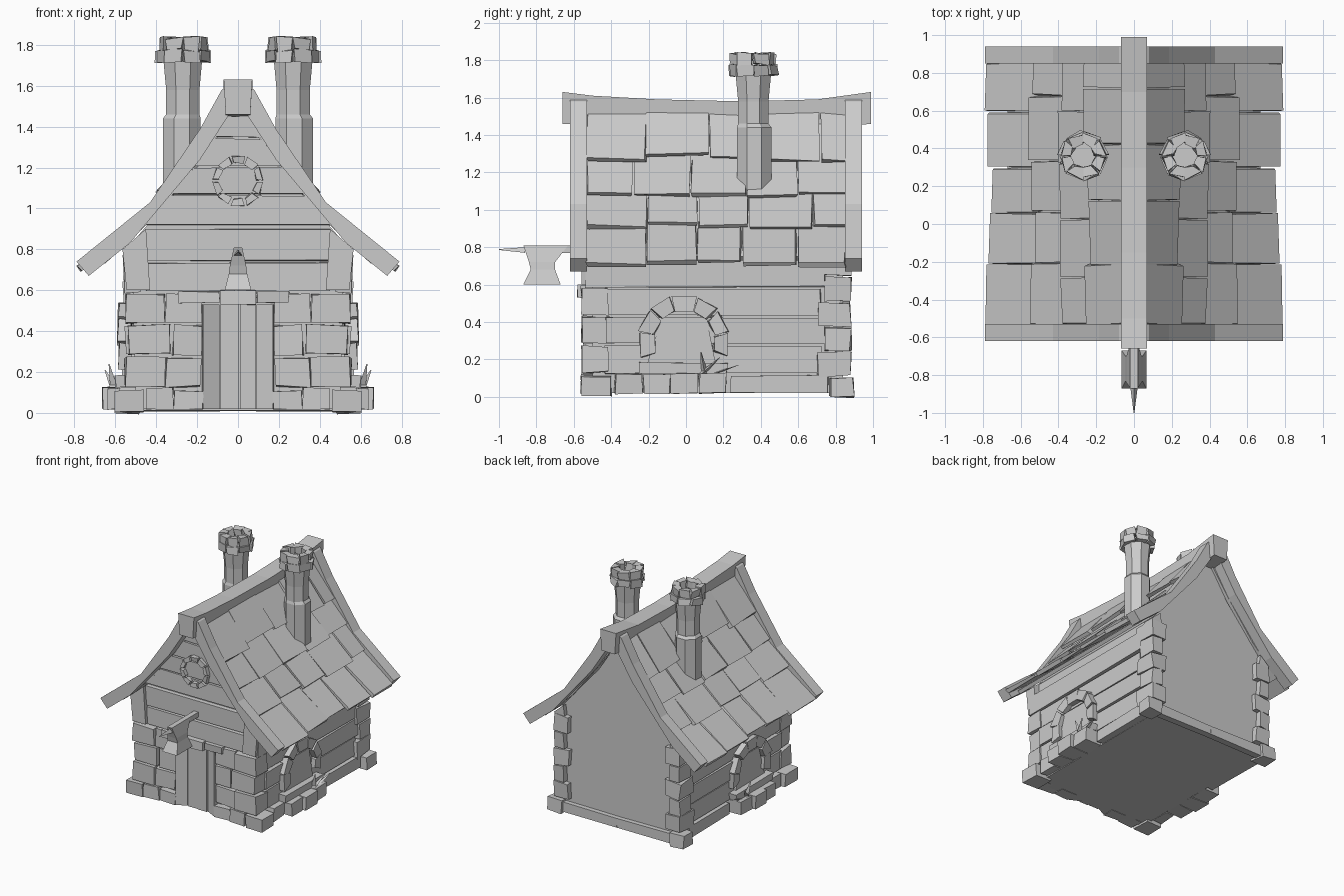
import bpy, bmesh, math, random
from mathutils import Vector

if "Cube" in bpy.data.objects:
    bpy.data.objects.remove(bpy.data.objects["Cube"])

random.seed(4)
grey = bpy.data.materials.new("plain grey")
grey.diffuse_color = (0.6, 0.6, 0.6, 1)
grey.use_nodes = True
grey.node_tree.nodes["Principled BSDF"].inputs["Base Color"].default_value = grey.diffuse_color


def part(name, lofts, mirror=False, jitter=0.0):
    """One object from lofts; each loft is a list of equal-length closed sections, capped."""
    bm = bmesh.new()
    for sections in lofts:
        rings = [[bm.verts.new(Vector(p) + Vector([random.uniform(-jitter, jitter) for _ in range(3)]))
                  for p in s] for s in sections]
        n = len(rings[0])
        for a, b in zip(rings, rings[1:]):
            for i in range(n):
                bm.faces.new((a[i], a[(i + 1) % n], b[(i + 1) % n], b[i]))
        bm.faces.new(rings[0][::-1])
        bm.faces.new(rings[-1])
    bmesh.ops.recalc_face_normals(bm, faces=bm.faces[:])
    me = bpy.data.meshes.new(name)
    bm.to_mesh(me)
    bm.free()
    me.materials.append(grey)
    ob = bpy.data.objects.new(name, me)
    bpy.context.collection.objects.link(ob)
    if mirror:
        ob.modifiers.new("mirror", 'MIRROR').use_mirror_merge = False
    return ob


def box(x0, x1, y0, y1, z0, z1):
    return [[(x0, y0, z), (x1, y0, z), (x1, y1, z), (x0, y1, z)] for z in (z0, z1)]


def along_y(profile, y0, y1):
    return [[(x, y, z) for x, z in profile] for y in (y0, y1)]


def along_x(profile, x0, x1):
    return [[(x, y, z) for y, z in profile] for x in (x0, x1)]


def wedge(a0, a1, r0, r1):
    """Four corners of one ring stone."""
    return [(r * math.cos(a), r * math.sin(a)) for r, a in ((r0, a0), (r1, a0), (r1, a1), (r0, a1))]


def gable_x(z):
    """Half width under the roof at height z."""
    pts = [(0.73, 0.67), (0.53, 0.83), (0.185, 1.24), (0.04, 1.46)]
    for (xa, za), (xb, zb) in zip(pts, pts[1:]):
        if z <= zb:
            return xa + (xb - xa) * (z - za) / (zb - za)
    return 0.03


# house body
half = [(0.5, 0.02), (0.52, 0.83), (0.185, 1.22), (0.03, 1.46)]
part("house_body", [along_y(half + [(-x, z) for x, z in half[::-1]], -0.5, 0.84)])

# roof deck and sagging ridge beam
deck = [(0.0, 1.52), (0.06, 1.46), (0.2, 1.265), (0.43, 0.975), (0.67, 0.75)]
part("roof_deck", [along_y(deck + [(x - 0.02, z - 0.02) for x, z in deck[:0:-1]] + [(0, 1.49)],
                           -0.53, 0.86)], True)
ridge = [(-0.66, 1.63, 1.46), (-0.5, 1.61, 1.45), (-0.15, 1.59, 1.44), (0.3, 1.58, 1.43),
         (0.7, 1.59, 1.43), (0.99, 1.63, 1.46)]
part("ridge_beam", [[[(-0.06, y, b), (0.06, y, b), (0.07, y, t), (-0.07, y, t)] for y, t, b in ridge]])

# curved barge boards at both gables
board = [(0.05, 1.60), (0.08, 1.58), (0.185, 1.39), (0.43, 1.03), (0.79, 0.74),
         (0.73, 0.67), (0.53, 0.83), (0.185, 1.24), (0.05, 1.45)]
part("barge_boards", [along_y(board, -0.62, -0.53), along_y(board, 0.85, 0.94)], True)

# roof shingles in overlapping rows
rows = [((0.05, 1.53), (0.235, 1.255)), ((0.19, 1.29), (0.37, 1.065)),
        ((0.33, 1.105), (0.53, 0.89)), ((0.49, 0.93), (0.765, 0.69))]
tiles = []
for k, ((xa, za), (xb, zb)) in enumerate(rows):
    nrm = Vector((za - zb, 0, xb - xa)).normalized()
    y = -0.53
    while y < 0.84:
        w = random.uniform(0.24, 0.34)
        y1 = y + w if y + w < 0.74 else 0.86
        top, low = Vector((xa, 0, za)) + nrm * 0.0, Vector((xb, 0, zb)) + nrm * 0.03
        edge = k == 3 and (y < -0.4 or y1 > 0.8)
        low += (low - top).normalized() * (0 if edge else random.uniform(-0.05, 0.01))
        tiles.append([[p + Vector((0, yy, 0)) for p in (top, low, low - nrm * 0.025, top - nrm * 0.02)]
                      for yy in (y, y1 - 0.008)])
        y = y1
part("roof_shingles", tiles, True, 0.007)


# chimneys with a ring of cap stones
def octagon(cx, cy, z, r):
    return [(cx + r * math.cos(math.pi * (i + .5) / 4), cy + r * math.sin(math.pi * (i + .5) / 4), z)
            for i in range(8)]


CX, CY = 0.27, 0.36
part("chimney_shafts", [[octagon(CX + 0.005, CY + 0.005, 1.0, 0.1), octagon(CX + 0.005, CY + 0.005, 1.44, 0.1),
                         octagon(CX, CY, 1.46, 0.088), octagon(CX, CY, 1.58, 0.088),
                         octagon(CX, CY, 1.72, 0.102)]], True)
caps = []
for i in range(8):
    q = wedge(i * math.pi / 4 + 0.03, (i + 1) * math.pi / 4 - 0.03, 0.07, 0.13)
    caps.append([[(CX + u, CY + v, z) for u, v in q] for z in (1.72, 1.775)])
    caps.append([[(CX + u * 0.93, CY + v * 0.93, z) for u, v in q] for z in (1.775, 1.835)])
part("chimney_cap_stones", caps, True, 0.01)

# corner stones, front and back
stones = []
for k, (z0, z1) in enumerate([(0.13, 0.27), (0.285, 0.43), (0.44, 0.585)]):
    s = 0.03 * (k % 2)
    stones += [box(0.36 - s, 0.55 - s / 2, -0.56, -0.42 + s, z0, z1),
               box(0.18, 0.35 - s, -0.54, -0.48, z0, z1)]
for k in range(5):
    z, s = 0.11 + k * 0.135, 0.04 * (k % 2)
    stones.append(box(0.43 + s, 0.56, 0.70 + s, 0.88, z, z + 0.125))
part("corner_stones", stones, True, 0.008)

# footing stones and the rounded bed below each side window
base = [box(0.46, 0.60, -0.56, -0.40, 0, 0.11), box(0.32, 0.45, -0.56, -0.46, 0.02, 0.12),
        box(0.17, 0.31, -0.55, -0.46, 0.02, 0.11), box(0.48, 0.60, 0.77, 0.895, 0, 0.10),
        box(0.0, 0.5, 0.82, 0.88, 0.01, 0.08), box(0.48, 0.56, 0.24, 0.76, 0.02, 0.11)]
for y in (-0.38, -0.23, -0.08, 0.07):
    x = 0.66 - 0.9 * (y + 0.08) ** 2
    base.append(box(0.5, x, y, y + 0.145, 0.02, 0.125))
part("footing_stones", base, True, 0.007)

# side wall planks
part("side_planks", [box(0.48, 0.54, -0.43, 0.72, 0.125, 0.27), box(0.48, 0.55, -0.43, 0.74, 0.285, 0.42),
                     box(0.48, 0.545, -0.43, 0.72, 0.435, 0.575),
                     box(0.48, 0.56, -0.54, 0.74, 0.59, 0.74)], True, 0.006)

# arched side windows: surround, pane, sill
arch = []
for i in range(7):
    a = math.radians(-22 + i * 32)
    q = [(u - 0.01, v + 0.3) for u, v in wedge(a + 0.02, a + math.radians(32) - 0.02, 0.165, 0.245)]
    arch.append(along_x(q, 0.52, 0.585))
part("window_arch_stones", arch, True, 0.008)
pane = [(-0.21, 0.17), (0.16, 0.17), (0.11, 0.42), (-0.13, 0.42)]
part("window_panes", [along_x(pane, 0.5, 0.555)], True)
part("window_sills", [box(0.53, 0.60, -0.25, 0.22, 0.13, 0.18)], True, 0.006)

# leaves in the beds
leaves = []
for y, dx, dy, h in ((0.08, 0.05, 0.10, 0.09), (0.14, 0.02, 0.14, 0.05), (0.10, 0.03, -0.02, 0.12)):
    c, t = Vector((0.6, y, 0.12)), Vector((0.6 + dx, y + dy, 0.12 + h))
    leaves.append([[p + Vector(d) * s for d in ((1, 0, 0), (-0.5, 0.8, 0), (-0.5, -0.8, 0))]
                   for p, s in ((c, 0.025), (t, 0.003))])
part("bed_leaves", leaves, True)

# front planks and slanted corner posts
wall = [along_y([(-0.45, 0.6), (0.45, 0.6), (0.46, 0.735), (-0.46, 0.735)], -0.535, -0.49),
        along_y([(-0.46, 0.745), (0.46, 0.745), (0.45, 0.9), (-0.45, 0.9)], -0.53, -0.49)]
for z0, z1 in ((0.92, 1.06), (1.07, 1.2), (1.21, 1.34), (1.35, 1.45)):
    a, b = gable_x(z0), gable_x(z1)
    wall.append(along_y([(-a, z0), (a, z0), (b, z1), (-b, z1)], -0.53, -0.49))
part("front_planks", wall, False, 0.004)
part("front_posts", [along_y([(0.43, 0.6), (0.545, 0.6), (0.565, 0.80), (0.45, 0.90)], -0.56, -0.47)], True)
part("rear_posts", [along_y([(0.46, 0.72), (0.55, 0.72), (0.56, 0.79), (0.48, 0.86)], 0.78, 0.875)], True)

# round gable window
ring = []
for i in range(10):
    q = wedge(i * math.pi / 5 + 0.05, (i + 1) * math.pi / 5 - 0.05, 0.09, 0.125)
    ring.append(along_y([(u, v + 1.135) for u, v in q], -0.56, -0.52))
part("gable_window_ring", ring, False, 0.005)

# door, jambs, lintel
part("door_planks", [box(-0.085, 0.005, -0.515, -0.48, 0.02, 0.53), box(0.01, 0.085, -0.52, -0.48, 0.02, 0.53)])
part("door_jambs", [[[(0.09, -0.51, z), (0.17, -0.55, z), (0.18, -0.48, z), (0.09, -0.48, z)]
                     for z in (0.02, 0.53)]], True)
part("door_lintel", [box(-0.29, -0.09, -0.56, -0.48, 0.54, 0.595), box(-0.085, 0.085, -0.58, -0.48, 0.53, 0.6),
                     box(0.09, 0.25, -0.56, -0.48, 0.54, 0.595)], False, 0.005)

# hanging lantern on a bracket, with a pointed tip
lantern = [(0.60, 0.065, -0.87, -0.67), (0.68, 0.045, -0.83, -0.70),
           (0.72, 0.04, -0.84, -0.70), (0.81, 0.02, -0.87, -0.63)]
part("lantern", [[[(-w, a, z), (w, a, z), (w, b, z), (-w, b, z)] for z, w, a, b in lantern]])
part("lantern_bracket", [box(-0.02, 0.02, -0.66, -0.5, 0.77, 0.81)])
part("lantern_tip", [[[(-0.02, -0.86, 0.77), (0.02, -0.86, 0.77), (0, -0.86, 0.80)],
                      [(-0.002, -1.0, 0.785), (0.002, -1.0, 0.785), (0, -1.0, 0.79)]]])
